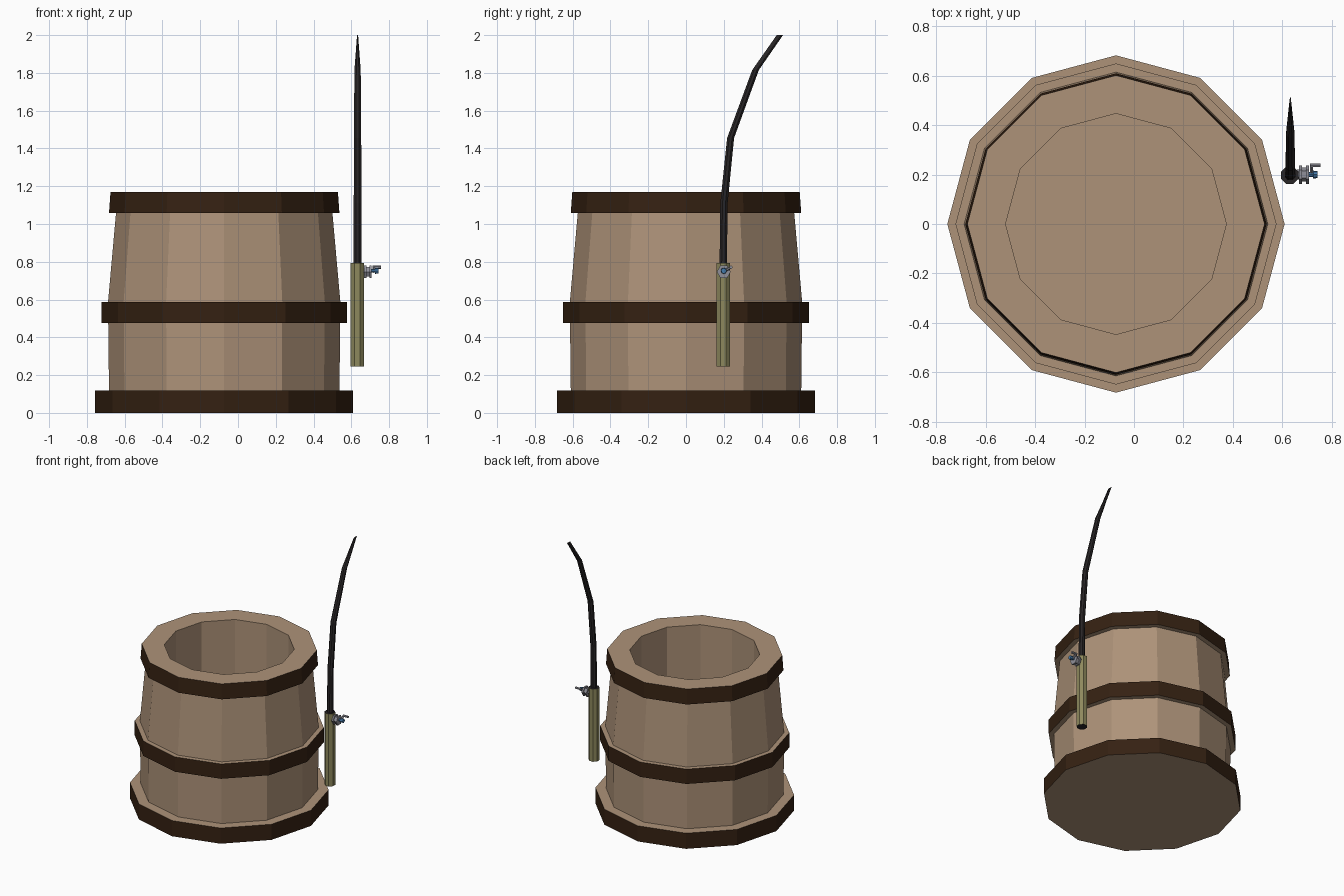
import bpy, bmesh
from math import cos, sin, pi
from mathutils import Vector

if "Cube" in bpy.data.objects:
    bpy.data.objects.remove(bpy.data.objects["Cube"])


def material(name, rgb):
    m = bpy.data.materials.new(name)
    m.diffuse_color = (*rgb, 1)
    m.use_nodes = True
    m.node_tree.nodes["Principled BSDF"].inputs["Base Color"].default_value = m.diffuse_color
    return m


WOOD = material("wood", (0.42, 0.29, 0.19))
DARK = material("dark_wood", (0.035, 0.015, 0.006))
BLACK = material("black", (0.022, 0.019, 0.02))
GRIP = material("grip_olive", (0.27, 0.25, 0.11))
GREY = material("metal_grey", (0.28, 0.28, 0.32))
BLUE = material("blue", (0.06, 0.2, 0.42))


def make_object(name, bm, mats):
    bmesh.ops.recalc_face_normals(bm, faces=bm.faces)
    me = bpy.data.meshes.new(name)
    bm.to_mesh(me)
    bm.free()
    for m in mats:
        me.materials.append(m)
    ob = bpy.data.objects.new(name, me)
    bpy.context.collection.objects.link(ob)
    return ob


def loft(name, rings, mats, seg_mats=None, cap_mat=0):
    """Skin a list of point rings and cap both ends."""
    bm = bmesh.new()
    vs = [[bm.verts.new(p) for p in r] for r in rings]
    n = len(rings[0])
    for i in range(len(vs) - 1):
        for k in range(n):
            j = (k + 1) % n
            f = bm.faces.new((vs[i][k], vs[i][j], vs[i + 1][j], vs[i + 1][k]))
            f.material_index = seg_mats[i] if seg_mats else 0
    for r in (vs[0], vs[-1]):
        bm.faces.new(r).material_index = cap_mat
    return make_object(name, bm, mats)


def ring_z(x, y, z, rx, ry, n, phase=0.0):
    return [(x + rx * cos(2 * pi * k / n + phase), y + ry * sin(2 * pi * k / n + phase), z) for k in range(n)]


def lathe_x(name, y, z, profile, n, mat):
    """Turned part on an axis along x; profile holds (x, radius)."""
    rings = [[(x, y + r * cos(2 * pi * k / n), z + r * sin(2 * pi * k / n)) for k in range(n)] for x, r in profile]
    return loft(name, rings, [mat])


def rod(name, a, b, r, n, mat):
    a, b = Vector(a), Vector(b)
    bm = bmesh.new()
    bmesh.ops.create_cone(bm, cap_ends=True, segments=n, radius1=r, radius2=r, depth=(b - a).length)
    rot = (b - a).to_track_quat('Z', 'Y').to_matrix()
    for v in bm.verts:
        v.co = rot @ v.co + (a + b) / 2
    return make_object(name, bm, [mat])


# Barrel: twelve-sided shell with three dark hoops and an open hollow
profile = [(0.683, 0), (0.683, 0.118), (0.61, 0.118), (0.614, 0.475), (0.65, 0.475),
           (0.65, 0.587), (0.615, 0.587), (0.573, 1.057), (0.61, 1.057),
           (0.602, 1.17), (0.447, 1.17), (0.447, 0.12)]
hoops = (0, 4, 8)
loft("barrel", [ring_z(-0.073, 0, z, r, r, 12) for r, z in profile], [WOOD, DARK],
     [1 if i in hoops else 0 for i in range(len(profile) - 1)])

# Fishing rod handle: octagonal grip with dark ends
RX, RY = 0.631, 0.197
loft("rod_handle", [ring_z(RX, RY, z, 0.038, 0.038, 8, pi / 8) for z in (0.245, 0.793)],
     [GRIP, BLACK], cap_mat=1)

# Rod blank: bends back and narrows to a flat tip; rows are y, z, x radius, y radius
blank = [(0.197, 0.78, 0.023, 0.021), (0.201, 1.11, 0.022, 0.021), (0.236, 1.455, 0.021, 0.02),
         (0.368, 1.815, 0.018, 0.019), (0.497, 2.0, 0.003, 0.018)]
loft("rod_blank", [ring_z(RX + 0.002, y, z, rx, ry, 8, pi / 8) for y, z, rx, ry in blank], [BLACK])

# Reel: spool with two flanges, mounted on the side of the handle
RZ = 0.747
lathe_x("reel_spool", RY + 0.003, RZ,
        [(0.66, 0.02), (0.668, 0.02), (0.668, 0.037), (0.68, 0.037), (0.68, 0.028),
         (0.696, 0.028), (0.696, 0.037), (0.708, 0.037)], 6, GREY)
# Blue knob
lathe_x("reel_knob", RY + 0.003, RZ + 0.005,
        [(0.706, 0.010), (0.724, 0.010), (0.726, 0.016), (0.744, 0.014)], 8, BLUE)
# Crank arm and crank grip
rod("crank_arm", (0.718, RY, RZ), (0.718, 0.24, 0.772), 0.007, 6, GREY)
rod("crank_grip", (0.713, 0.238, 0.771), (0.756, 0.238, 0.771), 0.009, 6, GREY)
